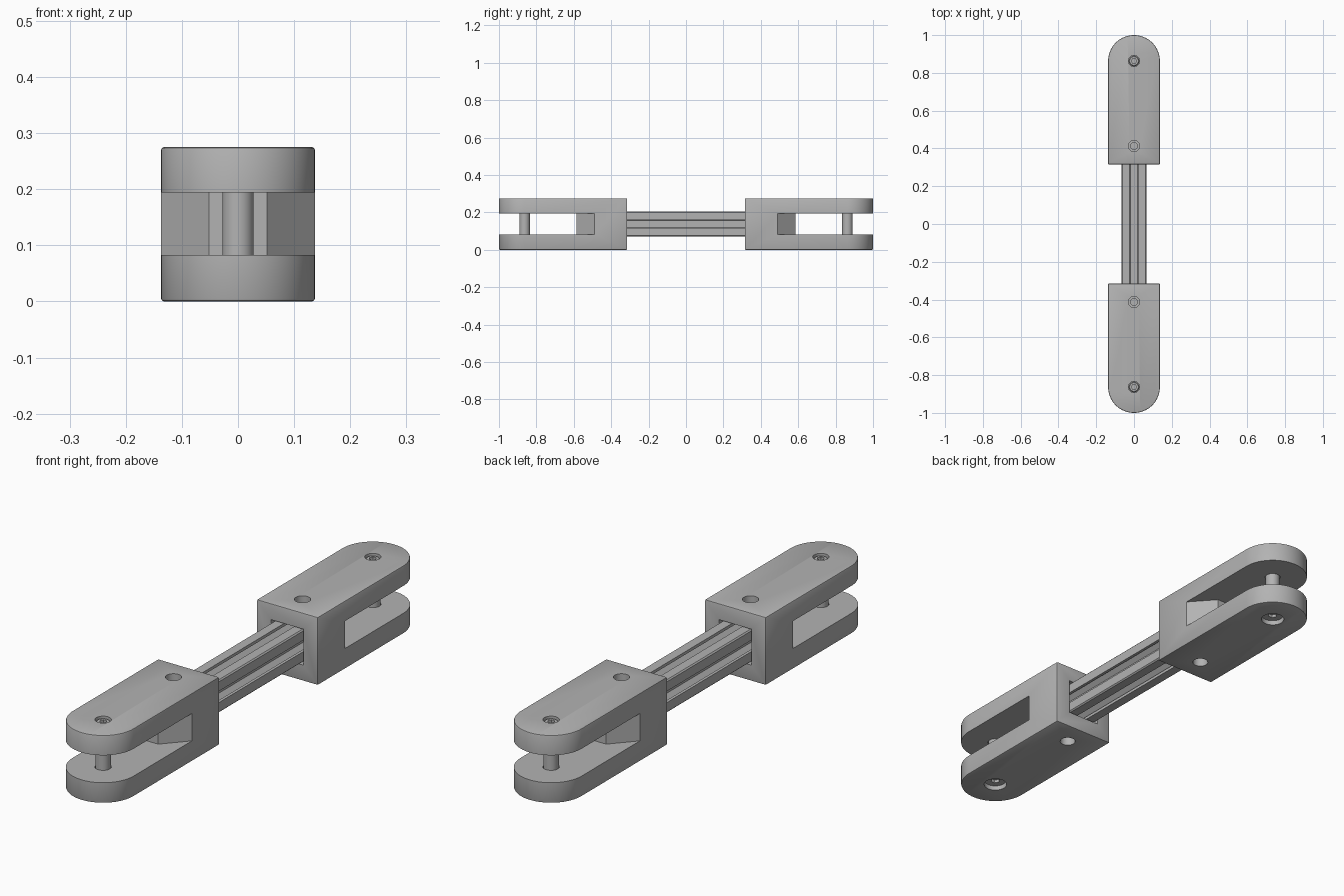
import bpy
import bmesh
from math import sin, cos, pi, radians
from mathutils import Matrix

cube = bpy.data.objects.get("Cube")
if cube:
    bpy.data.objects.remove(cube, do_unlink=True)

HALF, HEIGHT = 0.137, 0.275
MID = HEIGHT / 2
PIN_Y, SCREW_Y = -0.863, -0.413

grey = bpy.data.materials.new("machined grey")
grey.use_nodes = True
grey.diffuse_color = (0.45, 0.45, 0.45, 1)
grey.node_tree.nodes["Principled BSDF"].inputs["Base Color"].default_value = grey.diffuse_color


def prism(name, points, low, high):
    """Extrude an outline in XY from low to high."""
    bm = bmesh.new()
    face = bm.faces.new([bm.verts.new((x, y, low)) for x, y in points])
    new = bmesh.ops.extrude_face_region(bm, geom=[face])["geom"]
    bmesh.ops.translate(bm, vec=(0, 0, high - low),
                        verts=[v for v in new if isinstance(v, bmesh.types.BMVert)])
    bmesh.ops.recalc_face_normals(bm, faces=bm.faces)
    mesh = bpy.data.meshes.new(name)
    bm.to_mesh(mesh)
    bm.free()
    mesh.materials.append(grey)
    obj = bpy.data.objects.new(name, mesh)
    bpy.context.collection.objects.link(obj)
    return obj


def arc(y, radius, start, end, steps):
    return [(radius * cos(start + (end - start) * i / steps),
             y + radius * sin(start + (end - start) * i / steps)) for i in range(steps + 1)]


def cylinder(name, y, radius, low, high, sides=32):
    return prism(name, arc(y, radius, 0, 2 * pi, sides)[:-1], low, high)


def rect(x, y0, y1):
    return [(-x, y0), (x, y0), (x, y1), (-x, y1)]


def apply(obj, mod):
    with bpy.context.temp_override(object=obj, active_object=obj, selected_objects=[obj]):
        bpy.ops.object.modifier_apply(modifier=mod.name)


def bevel(obj, width, segments):
    mod = obj.modifiers.new("bevel", "BEVEL")
    mod.width, mod.segments, mod.limit_method = width, segments, "ANGLE"
    mod.angle_limit = radians(40)
    apply(obj, mod)


def cut(obj, cutter):
    mod = obj.modifiers.new("cut", "BOOLEAN")
    mod.operation, mod.solver, mod.object = "DIFFERENCE", "EXACT", cutter
    apply(obj, mod)
    bpy.data.objects.remove(cutter, do_unlink=True)


def smooth(obj):
    bpy.ops.object.select_all(action="DESELECT")
    obj.select_set(True)
    bpy.context.view_layer.objects.active = obj
    bpy.ops.object.shade_smooth_by_angle(angle=radians(25))


# Fork bracket: rounded bar with softened edges
fork = prism("front_fork", [(HALF, -0.315), (-HALF, -0.315)]
             + arc(PIN_Y, HALF, pi, 2 * pi, 36), 0, HEIGHT)
bevel(fork, 0.005, 2)

# Slot between the arms, ending in a wedge-shaped web
cut(fork, prism("slot_cutter", [(-0.2, -1.1), (0.2, -1.1), (0.2, -0.42), (0.052, -0.585),
                                (-0.052, -0.585), (-0.2, -0.42)], 0.083, 0.194))
# Square pocket holding the rail
cut(fork, prism("pocket_cutter", rect(0.073, -0.465, -0.2), MID - 0.073, MID + 0.073))
# Stepped screw holes, top and bottom
cut(fork, cylinder("screw_cutter", SCREW_Y, 0.018, -0.1, 0.4))
cut(fork, cylinder("top_bore_cutter", SCREW_Y, 0.03, 0.24, 0.4))
cut(fork, cylinder("bottom_bore_cutter", SCREW_Y, 0.03, -0.1, 0.035))
# Pin hole with a wide recess underneath
cut(fork, cylinder("pin_cutter", PIN_Y, 0.03, -0.1, 0.4))
cut(fork, cylinder("recess_cutter", PIN_Y, 0.045, -0.1, 0.04))

# Pivot pin with a head below and a small socket at each end
pin = cylinder("front_pin", PIN_Y, 0.028, 0.03, 0.268)
bevel(pin, 0.005, 1)
cut(pin, cylinder("top_socket", PIN_Y, 0.014, 0.25, 0.4, 6))
head = cylinder("front_pin_head", PIN_Y, 0.043, 0.018, 0.039)
cut(head, cylinder("head_socket", PIN_Y, 0.018, -0.1, 0.03, 6))

# Matching rear end, turned half round
for obj in (fork, pin, head):
    smooth(obj)
    rear = obj.copy()
    rear.data = obj.data.copy()
    rear.name = obj.name.replace("front", "rear")
    rear.data.transform(Matrix.Rotation(pi, 4, "Z"))
    bpy.context.collection.objects.link(rear)

# Slotted rail: one quarter of the section, turned four times
quarter = [(0.066, -0.023), (0.054, -0.023), (0.054, -0.038), (0.045, -0.038), (0.025, -0.018),
           (0.025, 0.018), (0.045, 0.038), (0.054, 0.038), (0.054, 0.023), (0.066, 0.023),
           (0.066, 0.061), (0.061, 0.066)]
section = []
for turn in range(4):
    c, s = cos(turn * pi / 2), sin(turn * pi / 2)
    section += [(x * c - y * s, x * s + y * c) for x, y in quarter]
rail = prism("slotted_rail", section, -0.464, 0.464)
cut(rail, cylinder("core_cutter", 0, 0.014, -1, 1, 24))
rail.data.transform(Matrix.Translation((0, 0, MID)) @ Matrix.Rotation(pi / 2, 4, "X"))
smooth(rail)
